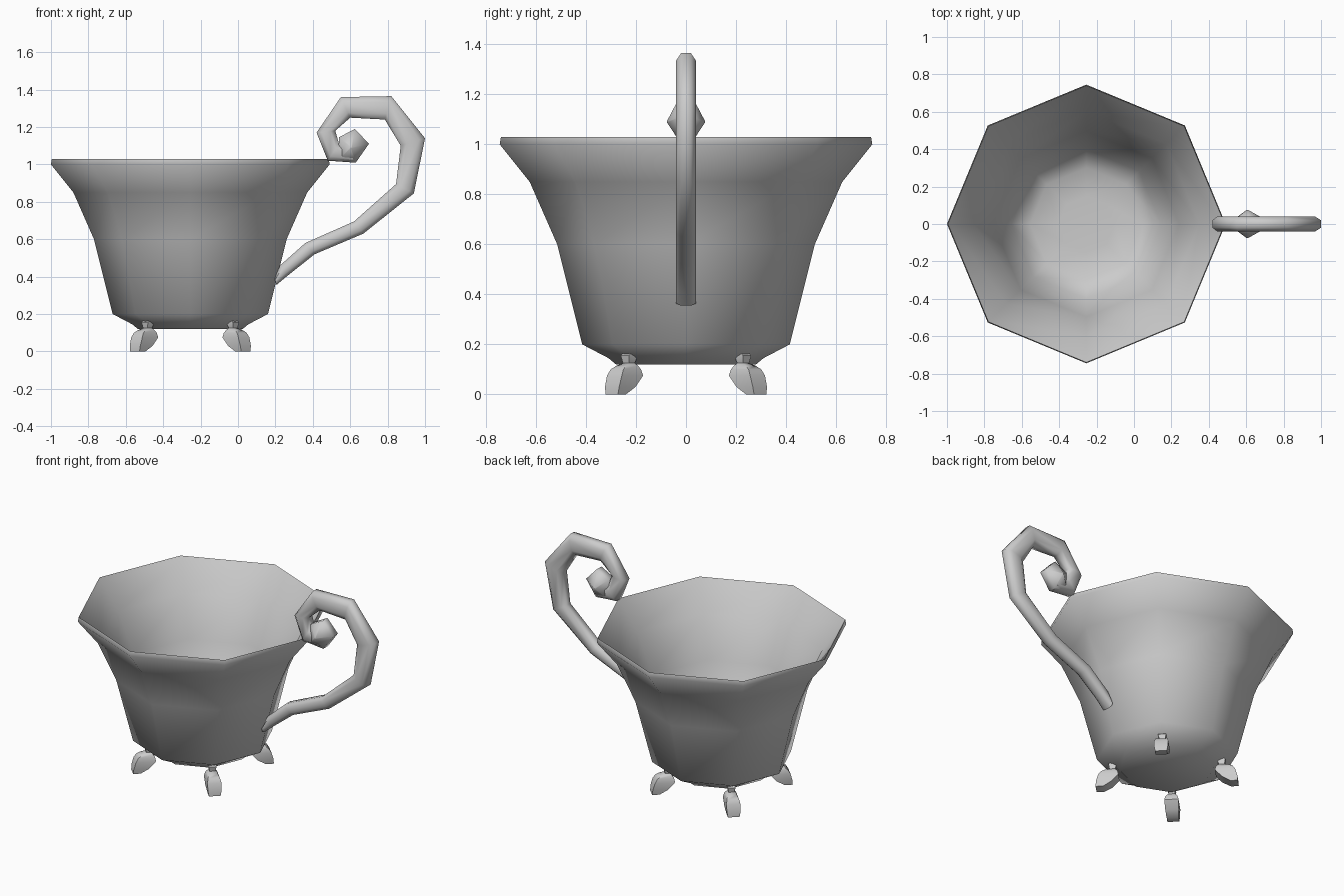
import bpy, bmesh, math
from mathutils import Vector

if "Cube" in bpy.data.objects:
    bpy.data.objects.remove(bpy.data.objects["Cube"])

CX = -0.255  # cup axis


def loft(name, rings, angle=60, caps=(True, True)):
    """Skin a list of equal-length point rings into one object."""
    bm = bmesh.new()
    vs = [[bm.verts.new(p) for p in ring] for ring in rings]
    n = len(vs[0])
    for a, b in zip(vs, vs[1:]):
        for i in range(n):
            j = (i + 1) % n
            bm.faces.new((a[i], a[j], b[j], b[i]))
    if caps[0]:
        bm.faces.new(vs[0][::-1])
    if caps[1]:
        bm.faces.new(vs[-1])
    bmesh.ops.recalc_face_normals(bm, faces=bm.faces)
    me = bpy.data.meshes.new(name)
    bm.to_mesh(me)
    bm.free()
    ob = bpy.data.objects.new(name, me)
    bpy.context.collection.objects.link(ob)
    bpy.ops.object.select_all(action='DESELECT')
    ob.select_set(True)
    bpy.context.view_layer.objects.active = ob
    bpy.ops.object.shade_smooth_by_angle(angle=math.radians(angle))
    return ob


# Octagonal cup: outside from the base up, over the rim, down the inside
profile = [(0.28, 0.12), (0.31, 0.145), (0.415, 0.20), (0.515, 0.60), (0.625, 0.85),
           (0.745, 1.0), (0.74, 1.03), (0.725, 1.01), (0.605, 0.85), (0.497, 0.60),
           (0.40, 0.23), (0.30, 0.175), (0.15, 0.165)]
loft("cup", [[(CX + r * math.cos(k * math.pi / 4), r * math.sin(k * math.pi / 4), z)
              for k in range(8)] for r, z in profile])

# Scroll handle: (outer x, outer z, inner x, inner z), flat section
pairs = [(0.205, 0.355, 0.195, 0.39), (0.265, 0.405, 0.225, 0.46), (0.41, 0.52, 0.36, 0.58),
         (0.67, 0.63, 0.62, 0.695), (0.94, 0.845, 0.845, 0.895), (1.0, 1.14, 0.87, 1.10),
         (0.82, 1.365, 0.785, 1.24), (0.55, 1.36, 0.60, 1.25), (0.42, 1.17, 0.52, 1.18),
         (0.48, 1.02, 0.54, 1.11), (0.62, 1.01, 0.60, 1.09)]
rings = []
for ox, oz, ix, iz in pairs:
    mid = Vector(((ox + ix) / 2, 0, (oz + iz) / 2))
    half = Vector(((ox - ix) / 2, 0, (oz - iz) / 2))
    rings.append([mid + half * c + Vector((0, 0.04 * s, 0)) for c, s in
                  ((1, 0.5), (0.5, 1), (-0.5, 1), (-1, 0.5),
                   (-1, -0.5), (-0.5, -1), (0.5, -1), (1, -0.5))])
loft("handle", rings)

# Bulging knob at the centre of the scroll
outline = [(0.70, 1.11), (0.625, 1.19), (0.54, 1.145), (0.535, 1.02), (0.63, 1.01)]
kx, kz = 0.605, 1.09
loft("handle_knob", [[(kx + (x - kx) * s, y, kz + (z - kz) * s) for x, z in outline]
                     for s, y in ((0.05, -0.075), (1, -0.025), (1, 0.025), (0.05, 0.075))])

# Four diagonal feet: (z, inner radius, outer radius, half width)
foot = [(0.0, 0.375, 0.42, 0.035), (0.03, 0.325, 0.418, 0.04), (0.075, 0.285, 0.405, 0.042),
        (0.10, 0.29, 0.39, 0.036), (0.115, 0.30, 0.365, 0.028), (0.125, 0.307, 0.34, 0.017),
        (0.155, 0.295, 0.345, 0.024), (0.165, 0.305, 0.335, 0.02)]
for k, name in enumerate(("back_right", "back_left", "front_left", "front_right")):
    a = math.pi / 4 + k * math.pi / 2
    c, s = math.cos(a), math.sin(a)
    loft("foot_" + name,
         [[(CX + r * c - w * s, r * s + w * c, z)
           for r, w in ((r0, -h), (r1, -h), (r1, h), (r0, h))] for z, r0, r1, h in foot],
         angle=50)
